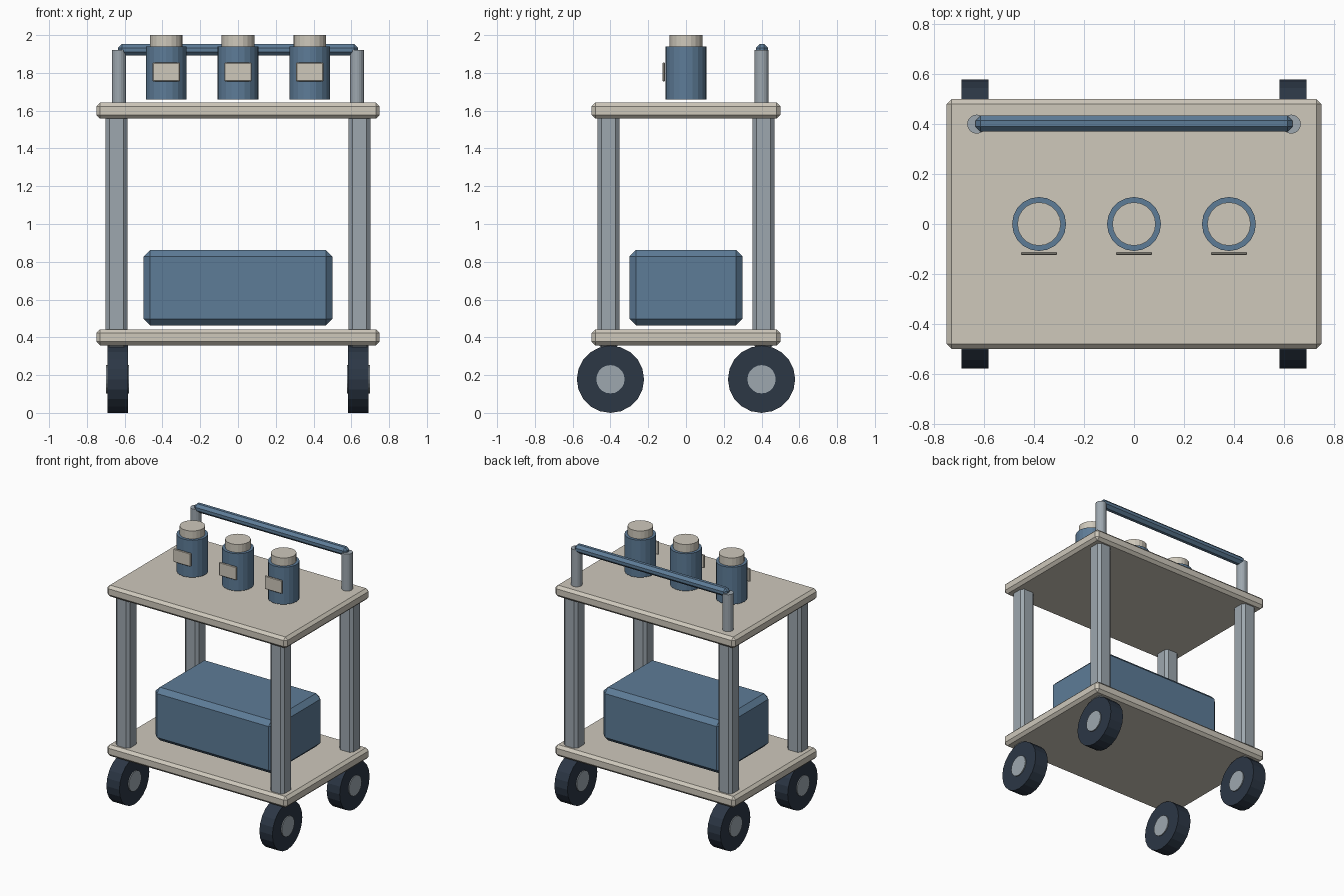
import bpy
import bmesh
from math import pi
from mathutils import Matrix

if "Cube" in bpy.data.objects:
    bpy.data.objects.remove(bpy.data.objects["Cube"])


def material(name, r, g, b):
    m = bpy.data.materials.new(name)
    m.diffuse_color = (r, g, b, 1)
    m.use_nodes = True
    m.node_tree.nodes["Principled BSDF"].inputs["Base Color"].default_value = m.diffuse_color
    return m


BEIGE = material("beige", 0.62, 0.58, 0.50)
BLUE = material("blue", 0.11, 0.20, 0.31)
DARK = material("dark_rubber", 0.025, 0.038, 0.06)
STEEL = material("steel", 0.34, 0.39, 0.43)


def finish(bm, name, mat):
    mesh = bpy.data.meshes.new(name)
    bm.to_mesh(mesh)
    bm.free()
    mesh.materials.append(mat)
    obj = bpy.data.objects.new(name, mesh)
    bpy.context.collection.objects.link(obj)
    return obj


def box(name, centre, size, bevel, mat):
    """Box with a single flat chamfer on every edge."""
    bm = bmesh.new()
    bmesh.ops.create_cube(bm, size=1, matrix=Matrix.Translation(centre) @ Matrix.Diagonal((*size, 1)))
    bmesh.ops.bevel(bm, geom=bm.edges[:], offset=bevel, offset_type='OFFSET',
                    segments=1, profile=0.5, affect='EDGES')
    return finish(bm, name, mat)


def cylinder(name, centre, radius, length, sides, mat, along_x=False):
    bm = bmesh.new()
    rot = Matrix.Rotation(pi / 2, 4, 'Y') if along_x else Matrix.Identity(4)
    bmesh.ops.create_cone(bm, cap_ends=True, segments=sides, radius1=radius, radius2=radius,
                          depth=length, matrix=Matrix.Translation(centre) @ rot)
    return finish(bm, name, mat)


# Shelves
box("lower_shelf", (0, 0, 0.40), (1.5, 1.0, 0.085), 0.02, BEIGE)
box("upper_shelf", (0, 0, 1.60), (1.5, 1.0, 0.085), 0.02, BEIGE)

# Corner posts and wheels
for sx, side in ((-1, "left"), (1, "right")):
    for sy, end in ((-1, "front"), (1, "back")):
        tag = f"{end}_{side}"
        box(f"{tag}_post", (sx * 0.643, sy * 0.41, 0.98), (0.115, 0.115, 1.27), 0.02, STEEL)
        hub = (sx * 0.637, sy * 0.40, 0.178)
        cylinder(f"{tag}_wheel", hub, 0.178, 0.108, 20, DARK, along_x=True)
        cylinder(f"{tag}_hub", hub, 0.075, 0.122, 20, STEEL, along_x=True)
    # Upright of the push handle
    cylinder(f"{side}_handle_upright", (sx * 0.63, 0.40, 1.775), 0.038, 0.29, 20, STEEL)

# Push handle bar
box("handle_bar", (0, 0.402, 1.922), (1.27, 0.063, 0.062), 0.02, BLUE)

# Storage case on the lower shelf
box("storage_case", (0, 0, 0.663), (1.0, 0.6, 0.40), 0.035, BLUE)

# Row of labelled bottles
for i in range(3):
    x = (i - 1) * 0.38
    cylinder(f"bottle_{i + 1}", (x, 0, 1.80), 0.108, 0.28, 20, BLUE)
    cylinder(f"bottle_cap_{i + 1}", (x, 0, 1.96), 0.087, 0.08, 20, BEIGE)
    box(f"bottle_label_{i + 1}", (x, -0.118, 1.805), (0.145, 0.013, 0.10), 0.004, BEIGE)
